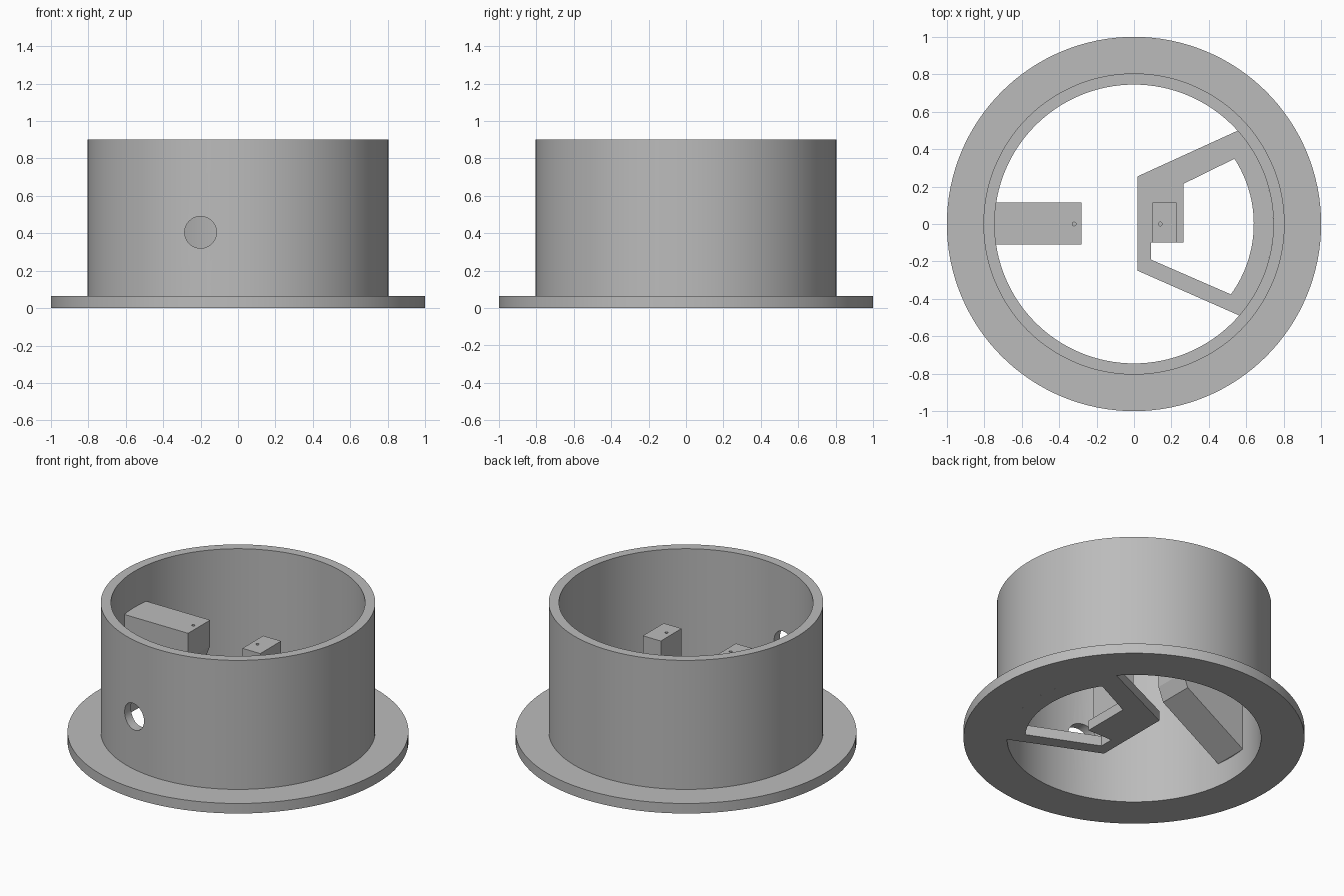
import bpy, bmesh, math

if "Cube" in bpy.data.objects:
    bpy.data.objects.remove(bpy.data.objects["Cube"])

grey = bpy.data.materials.new("plain_grey")
grey.diffuse_color = (0.5, 0.5, 0.5, 1)
grey.use_nodes = True
grey.node_tree.nodes["Principled BSDF"].inputs["Base Color"].default_value = grey.diffuse_color


def activate(ob):
    bpy.ops.object.select_all(action='DESELECT')
    ob.select_set(True)
    bpy.context.view_layer.objects.active = ob


def from_bmesh(name, bm):
    bmesh.ops.recalc_face_normals(bm, faces=bm.faces[:])
    me = bpy.data.meshes.new(name)
    bm.to_mesh(me)
    bm.free()
    me.materials.append(grey)
    ob = bpy.data.objects.new(name, me)
    bpy.context.collection.objects.link(ob)
    return ob


def revolve(name, profile, n=128):
    """Closed (radius, z) profile turned around z."""
    bm = bmesh.new()
    rings = [[bm.verts.new((r * math.cos(math.tau * i / n), r * math.sin(math.tau * i / n), z))
              for i in range(n)] for r, z in profile]
    for k, a in enumerate(rings):
        b = rings[(k + 1) % len(rings)]
        for i in range(n):
            j = (i + 1) % n
            bm.faces.new((a[i], a[j], b[j], b[i]))
    return from_bmesh(name, bm)


def prism(name, profile, y0, y1):
    """(x, z) profile extruded along y."""
    bm = bmesh.new()
    face = bm.faces.new([bm.verts.new((x, y0, z)) for x, z in profile])
    top = bmesh.ops.extrude_face_region(bm, geom=[face])["geom"]
    bmesh.ops.translate(bm, vec=(0, y1 - y0, 0),
                        verts=[v for v in top if isinstance(v, bmesh.types.BMVert)])
    return from_bmesh(name, bm)


def drill(ob, loc, radius, depth, rot=(0, 0, 0), n=32):
    bpy.ops.mesh.primitive_cylinder_add(vertices=n, radius=radius, depth=depth,
                                        location=loc, rotation=rot)
    cutter = bpy.context.object
    cutter.data.materials.append(grey)
    mod = ob.modifiers.new("hole", 'BOOLEAN')
    mod.operation, mod.solver, mod.object = 'DIFFERENCE', 'EXACT', cutter
    activate(ob)
    bpy.ops.object.modifier_apply(modifier=mod.name)
    bpy.data.objects.remove(cutter, do_unlink=True)


def smooth(ob):
    activate(ob)
    bpy.ops.object.shade_smooth_by_angle(angle=math.radians(30))


def arc(r, a0, a1, n=32):
    return [(r * math.cos(math.radians(a0 + (a1 - a0) * i / n)),
             r * math.sin(math.radians(a0 + (a1 - a0) * i / n))) for i in range(n + 1)]


R_IN, R_OUT, T, H = 0.745, 0.805, 0.065, 0.9
TOP, Y0, Y1 = 0.667, -0.11, 0.115

# Tube with base flange and a round hole in the front wall
housing = revolve("flanged_housing",
                  [(R_IN, 0), (1, 0), (1, T), (R_OUT, T), (R_OUT, H), (R_IN, H)])
drill(housing, (-0.2, -0.78, 0.405), 0.085, 0.3, (math.pi / 2, 0, 0), 48)
smooth(housing)

# Flat bracket with two arms, joined to the base ring
outline = [(0.02, -0.25)] + arc(R_IN, -41, 42) + [(0.02, 0.255)]
opening = [(0.09, -0.19)] + arc(0.64, -36, 33) + [(0.265, 0.215), (0.265, -0.1), (0.09, -0.1)]
curve = bpy.data.curves.new("arm_bracket", 'CURVE')
curve.dimensions, curve.fill_mode, curve.extrude = '2D', 'BOTH', T / 2
for pts in (outline, opening):
    sp = curve.splines.new('POLY')
    sp.points.add(len(pts) - 1)
    for p, (x, y) in zip(sp.points, pts):
        p.co = (x, y, 0, 1)
    sp.use_cyclic_u = True
curve.materials.append(grey)
bracket = bpy.data.objects.new("arm_bracket", curve)
bpy.context.collection.objects.link(bracket)
bracket.location.z = T / 2
activate(bracket)
bpy.ops.object.convert(target='MESH')
smooth(bpy.context.object)

# Upright post on the bracket, with a pilot hole
post = prism("bracket_post", [(0.1, 0.03), (0.228, 0.03), (0.228, TOP), (0.1, TOP)], Y0 + 0.012, Y1)
drill(post, (0.14, 0, TOP), 0.01, 0.3, n=16)

# Wall support with a sloped underside, with a pilot hole
support = prism("wall_support", [(-0.76, TOP), (-0.28, TOP), (-0.28, 0.5), (-0.315, 0.41),
                                 (-0.735, 0.15), (-0.76, 0.15)], Y0, Y1)
drill(support, (-0.32, 0, TOP), 0.01, 0.2, n=16)
